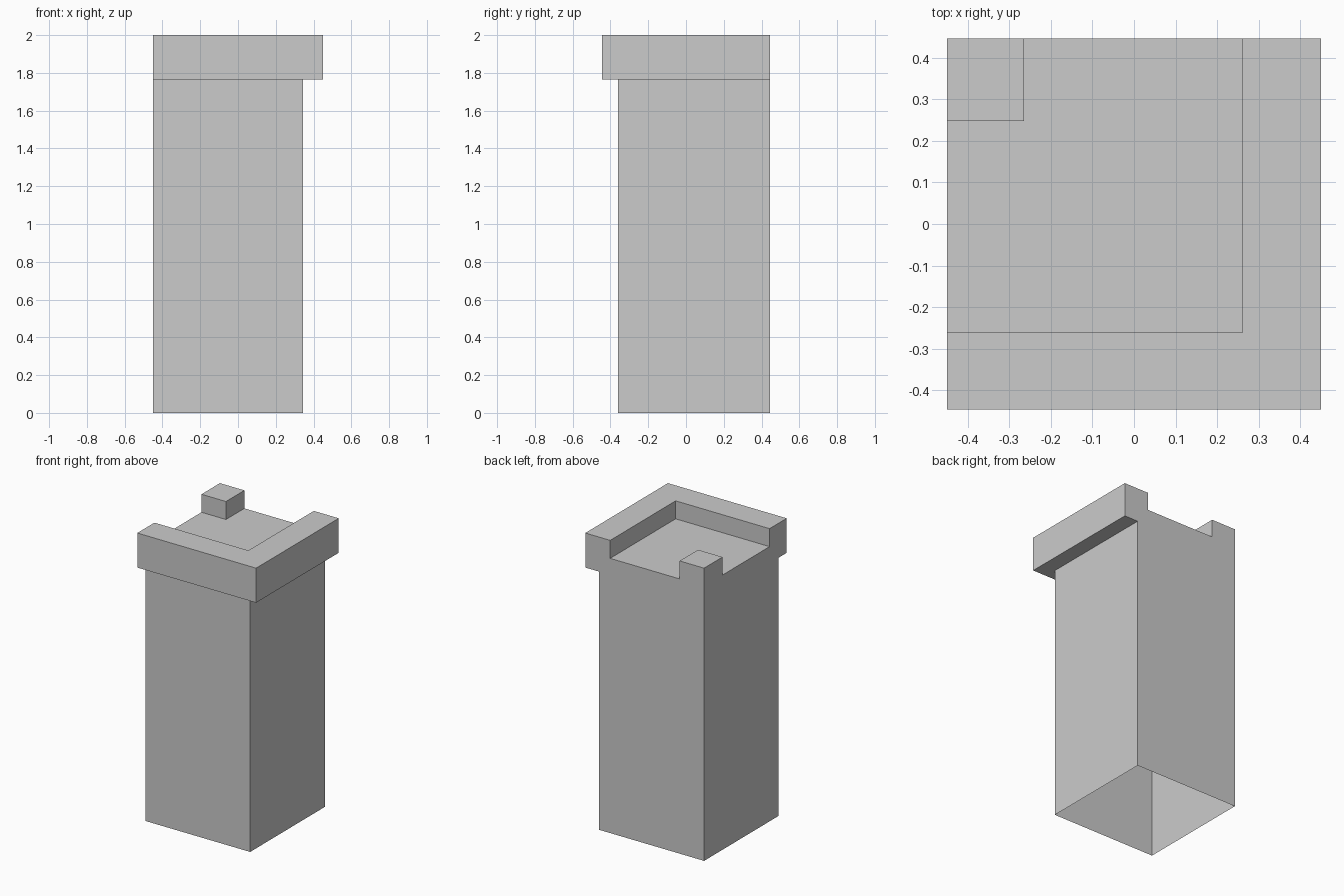
import bpy, bmesh

if "Cube" in bpy.data.objects:
    bpy.data.objects.remove(bpy.data.objects["Cube"])

X, Y = 0.449, 0.446                 # half extents of the cap
SHAFT_X, SHAFT_Y = 0.344, -0.36     # free faces of the shaft
RIM_X, RIM_Y = 0.261, -0.261        # inner faces of the parapet
POST_X, POST_Y = -0.264, 0.247      # inner faces of the corner post
Z_CAP, Z_FLOOR, Z_TOP = 1.764, 1.877, 2.0


def rect(x0, y0, x1, y1):
    return [(x0, y0), (x1, y0), (x1, y1), (x0, y1)]


def front_right_l(x, y):
    """L along the front and right edges, inner corner at x, y."""
    return [(-X, -Y), (X, -Y), (X, Y), (x, Y), (x, y), (-X, y)]


def shell(name, outline, z0, z1, top=None, bottom=None):
    """Walls around a counter-clockwise outline, with optional flat plates."""
    bm = bmesh.new()
    low = [bm.verts.new((x, y, z0)) for x, y in outline]
    high = [bm.verts.new((x, y, z1)) for x, y in outline]
    n = len(outline)
    for i in range(n):
        j = (i + 1) % n
        bm.faces.new((low[i], low[j], high[j], high[i]))
    if top:
        bm.faces.new([bm.verts.new((x, y, z1)) for x, y in top])
    if bottom:
        bm.faces.new([bm.verts.new((x, y, z0)) for x, y in reversed(bottom)])
    bmesh.ops.remove_doubles(bm, verts=bm.verts, dist=1e-5)
    mesh = bpy.data.meshes.new(name)
    bm.to_mesh(mesh)
    bm.free()
    bpy.context.collection.objects.link(bpy.data.objects.new(name, mesh))


# Hollow shaft, open underneath
shell("shaft", rect(-X, SHAFT_Y, SHAFT_X, Y), 0, Z_CAP)

# Overhanging cap: walkway floor above, ledge underside below
floor = [(-X, RIM_Y), (RIM_X, RIM_Y), (RIM_X, Y),
         (POST_X, Y), (POST_X, POST_Y), (-X, POST_Y)]
shell("cap", rect(-X, -Y, X, Y), Z_CAP, Z_FLOOR,
      top=floor, bottom=front_right_l(SHAFT_X, SHAFT_Y))

# Parapet on the two outer edges
rim = front_right_l(RIM_X, RIM_Y)
shell("parapet", rim, Z_FLOOR, Z_TOP, top=rim)

# Post at the back left corner
post = rect(-X, POST_Y, POST_X, Y)
shell("corner_post", post, Z_FLOOR, Z_TOP, top=post)
